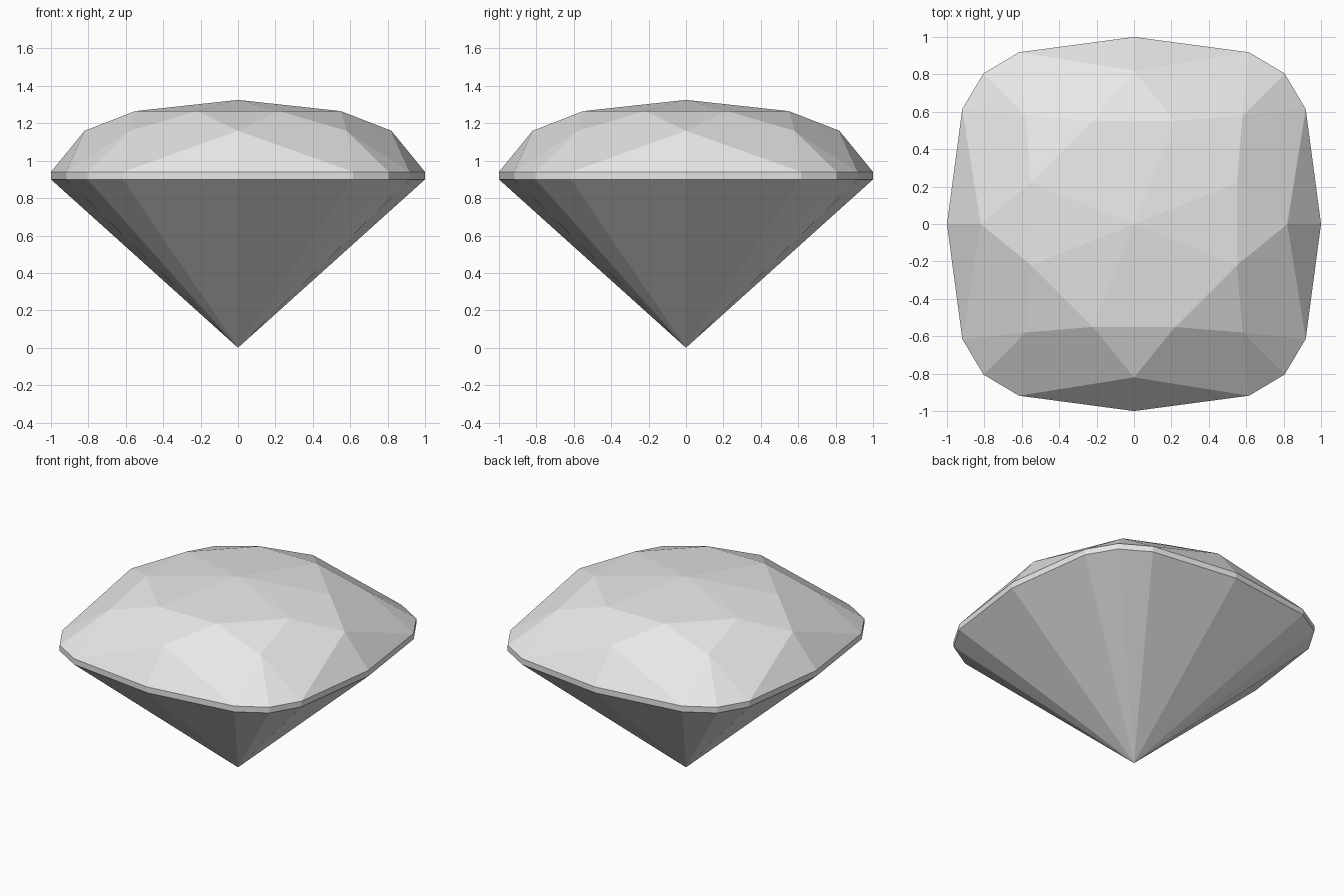
import bpy
import bmesh
from math import pi
from mathutils import Matrix, Vector

cube = bpy.data.objects.get("Cube")
if cube:
    bpy.data.objects.remove(cube, do_unlink=True)

stone = bpy.data.materials.new("pale grey stone")
stone.use_nodes = True
colour = (0.8, 0.8, 0.8, 1)
stone.diffuse_color = colour
stone.node_tree.nodes["Principled BSDF"].inputs["Base Color"].default_value = colour

# heights of the cut levels
BOTTOM, TOP, STAR, TABLE, PEAK = 0.90, 0.94, 1.16, 1.265, 1.325
# outline of one side, from corner to corner
OUTLINE = [(-0.805, -0.805), (-0.615, -0.918), (0, -1), (0.615, -0.918), (0.805, -0.805)]


def make_gem_part(name, quarter):
    """Repeat the facets of one side around z, weld them and make an object."""
    bm = bmesh.new()
    for turn in range(4):
        spin = Matrix.Rotation(turn * pi / 2, 3, 'Z')
        for facet in quarter:
            bm.faces.new([bm.verts.new(spin @ Vector(p)) for p in facet])
    bmesh.ops.remove_doubles(bm, verts=bm.verts, dist=0.0005)
    bmesh.ops.recalc_face_normals(bm, faces=bm.faces)
    mesh = bpy.data.meshes.new(name)
    bm.to_mesh(mesh)
    bm.free()
    mesh.materials.append(stone)
    obj = bpy.data.objects.new(name, mesh)
    bpy.context.collection.objects.link(obj)


low = [(x, y, BOTTOM) for x, y in OUTLINE]
high = [(x, y, TOP) for x, y in OUTLINE]
facets = []

# pavilion cone and thin girdle band
for i in range(4):
    facets.append([(0, 0, 0), low[i + 1], low[i]])
    facets.append([low[i], low[i + 1], high[i + 1], high[i]])

# crown: facets mirrored about the middle of the side
star = (0, -0.82, STAR)
peak = (0, 0, PEAK)
for s in (-1, 1):
    middle, shoulder, corner = (0, -1, TOP), (s * 0.615, -0.918, TOP), (s * 0.805, -0.805, TOP)
    inner = (s * 0.58, -0.58, STAR)
    table = (s * 0.22, -0.55, TABLE)
    facets.append([middle, shoulder, star])
    facets.append([star, shoulder, inner, table])
    facets.append([shoulder, corner, inner])

# table edge, corner facet and shallow table
left, right = (-0.22, -0.55, TABLE), (0.22, -0.55, TABLE)
beyond = (0.55, -0.22, TABLE)
facets.append([star, right, left])
facets.append([(0.58, -0.58, STAR), beyond, right])
facets.append([left, right, peak])
facets.append([right, beyond, peak])

make_gem_part("cushion_cut_gem", facets)
